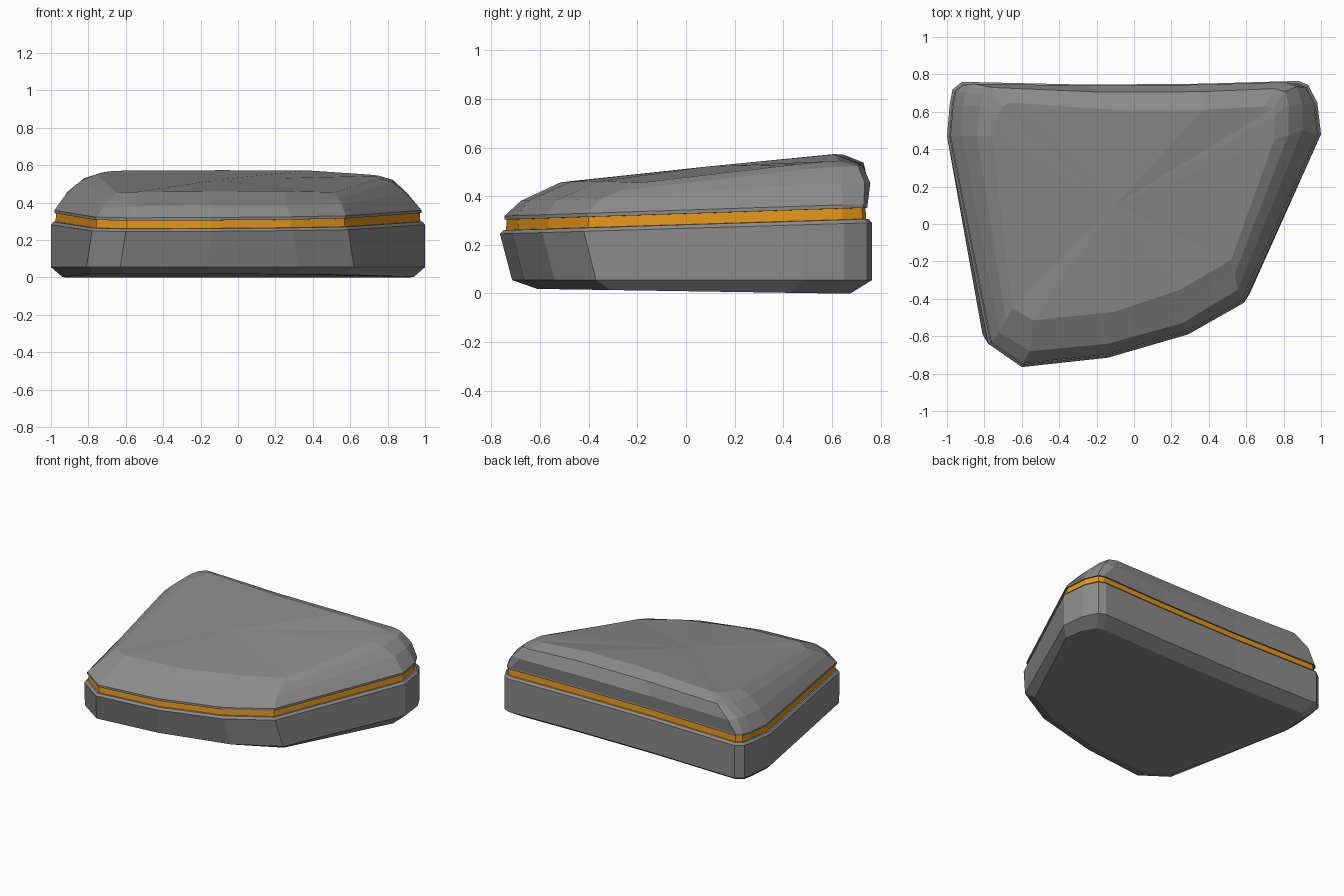
import bpy, bmesh
from mathutils import Vector

if "Cube" in bpy.data.objects:
    bpy.data.objects.remove(bpy.data.objects["Cube"])


def material(name, rgb):
    m = bpy.data.materials.new(name)
    m.diffuse_color = (*rgb, 1)
    m.use_nodes = True
    m.node_tree.nodes["Principled BSDF"].inputs["Base Color"].default_value = m.diffuse_color
    return m


grey = material("grey", (0.26, 0.26, 0.26))
orange = material("orange", (0.93, 0.36, 0.01))
tan = material("light_tan", (0.62, 0.33, 0.10))

# plan outline, counter-clockwise from the front left corner
outline = [(-.78, -.64), (-.60, -.765), (-.14, -.715), (.29, -.59), (.59, -.42),
           (1.0, .48), (.98, .65), (.93, .745), (.88, .765), (.36, .75),
           (-.25, .745), (-.92, .76), (-.97, .72), (-.985, .64), (-1.0, .47)]
N = len(outline)


def ring(inset, z0, slope):
    """Outline moved inward, lying on a plane that rises to the back."""
    pts = []
    for i in range(N):
        p = Vector(outline[i])
        a = (p - Vector(outline[i - 1])).normalized()
        b = (Vector(outline[(i + 1) % N]) - p).normalized()
        na, nb = Vector((-a.y, a.x)), Vector((-b.y, b.x))
        q = p + (na + nb) * inset / (1 + na.dot(nb))
        pts.append(Vector((q.x, q.y, z0 + slope * (q.y + .76))))
    return pts


def loft(name, rings, mats, start=None, end=None, paint=None):
    """Skin a stack of rings; optional flat start cap and fan end cap."""
    bm = bmesh.new()
    loops = [[bm.verts.new(p) for p in r] for r in rings]
    for k in range(len(loops) - 1):
        for i in range(N):
            j = (i + 1) % N
            f = bm.faces.new((loops[k][i], loops[k][j], loops[k + 1][j], loops[k + 1][i]))
            if paint and paint(k, i):
                f.material_index = 1
    if start:
        bm.faces.new(loops[0][::-1])
    if end:
        c = bm.verts.new(end)
        for i in range(N):
            bm.faces.new((loops[-1][i], loops[-1][(i + 1) % N], c))
    me = bpy.data.meshes.new(name)
    bm.to_mesh(me)
    bm.free()
    for m in mats:
        me.materials.append(m)
    ob = bpy.data.objects.new(name, me)
    bpy.context.collection.objects.link(ob)
    return ob


# lower body: chamfered bottom, raked front wall, narrow ledge (tan at the back)
wall_low = []
for x, y in outline:
    front = min(1, max(0, -y / .4))
    wall_low.append(Vector((x + .03 * front * (1 if x > 0 else -1), y + .05 * front, .055)))
bottom = [Vector((p.x * .94, .08 + (p.y - .08) * .87, max(0, .009 - .0135 * p.y)))
          for p in wall_low]
loft("lower_body",
     [bottom, wall_low, ring(0, .245, .03), ring(.014, .259, .031), ring(.04, .262, .031)],
     [grey, tan], start=True, paint=lambda k, i: k >= 3 and 8 <= i <= 10)

# orange band in the groove
loft("groove_band", [ring(.024, .256, .031), ring(.027, .305, .033)], [orange])

# lid: lip, side wall, rounded shoulder, sloping top
mid = [(-.72, -.58, .38), (-.555, -.68, .38), (-.14, -.64, .385), (.26, -.53, .385),
       (.555, -.35, .39), (.90, .50, .45), (.90, .64, .455), (.87, .735, .455),
       (.80, .758, .455), (.36, .745, .455), (-.25, .74, .455), (-.86, .75, .455),
       (-.90, .70, .455), (-.915, .63, .455), (-.92, .47, .445)]
top = [(-.65, -.45, .455), (-.54, -.515, .457), (-.11, -.47, .46), (.25, -.35, .462),
       (.52, -.19, .455), (.75, .45, .53), (.755, .58, .543), (.745, .62, .545),
       (.70, .63, .55), (.37, .61, .572), (-.10, .61, .573), (-.66, .65, .57),
       (-.70, .63, .565), (-.73, .58, .56), (-.76, .47, .55)]
mid = [Vector(p) for p in mid]
top = [Vector(p) for p in top]
shoulder = []
for m, t in zip(mid, top):
    s = m.lerp(t, .5)
    s.z += .028 * min(1, max(0, s.y + .2))
    s.y += .03 if s.y > .6 else 0
    shoulder.append(s)
loft("lid",
     [ring(.038, .302, .033), ring(.018, .303, .033), ring(.018, .318, .033),
      mid, shoulder, top],
     [grey], end=(-.1, .1, .523))
